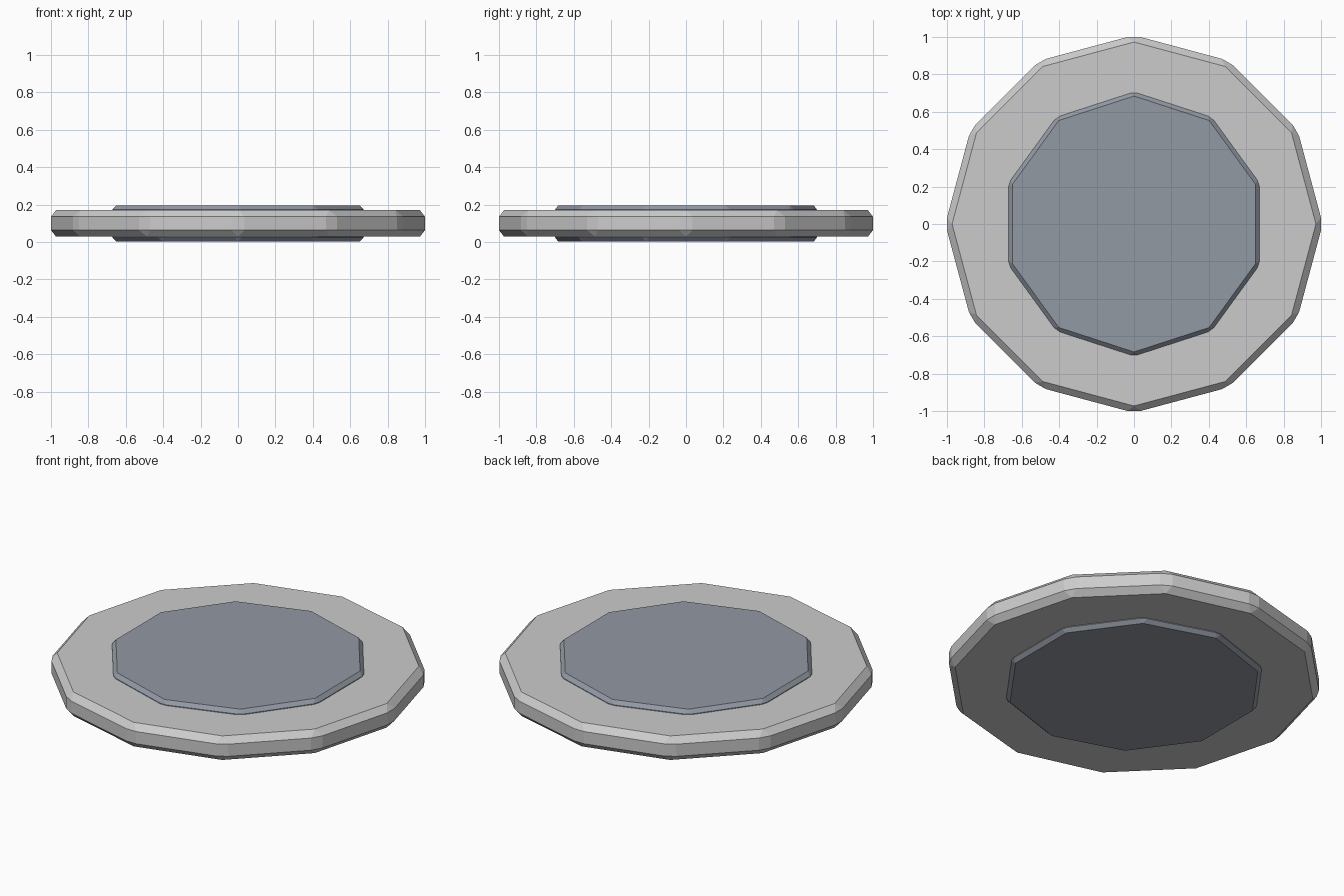
import bpy, bmesh
from math import sin, cos, tau

if "Cube" in bpy.data.objects:
    bpy.data.objects.remove(bpy.data.objects["Cube"])


def bevelled_disc(name, sides, radius, z0, z1, bevel):
    """Flat-sided disc with one corner on +y and every edge chamfered."""
    bm = bmesh.new()
    ring = [bm.verts.new((-radius * sin(tau * i / sides),
                          radius * cos(tau * i / sides), z0)) for i in range(sides)]
    base = bm.faces.new(ring)
    top = bmesh.ops.extrude_face_region(bm, geom=[base], use_keep_orig=True)
    bmesh.ops.translate(bm, vec=(0, 0, z1 - z0),
                        verts=[g for g in top["geom"] if isinstance(g, bmesh.types.BMVert)])
    bmesh.ops.recalc_face_normals(bm, faces=bm.faces)
    mesh = bpy.data.meshes.new(name)
    bm.to_mesh(mesh)
    bm.free()
    obj = bpy.data.objects.new(name, mesh)
    bpy.context.collection.objects.link(obj)
    mod = obj.modifiers.new("Chamfer", "BEVEL")
    mod.width = bevel
    mod.segments = 1
    mod.limit_method = "NONE"
    return obj


# Outer twelve-sided rim
bevelled_disc("outer_disc", 12, 1.009, 0.028, 0.17, 0.035)

# Inner ten-sided plate, raised on both faces
plate = bevelled_disc("inner_plate", 10, 0.706, 0.003, 0.195, 0.021)
plate.location.z = 0
mat = bpy.data.materials.new("dark_grey")
mat.diffuse_color = (0.29, 0.32, 0.37, 1)
mat.use_nodes = True
mat.node_tree.nodes["Principled BSDF"].inputs["Base Color"].default_value = mat.diffuse_color
plate.data.materials.append(mat)
